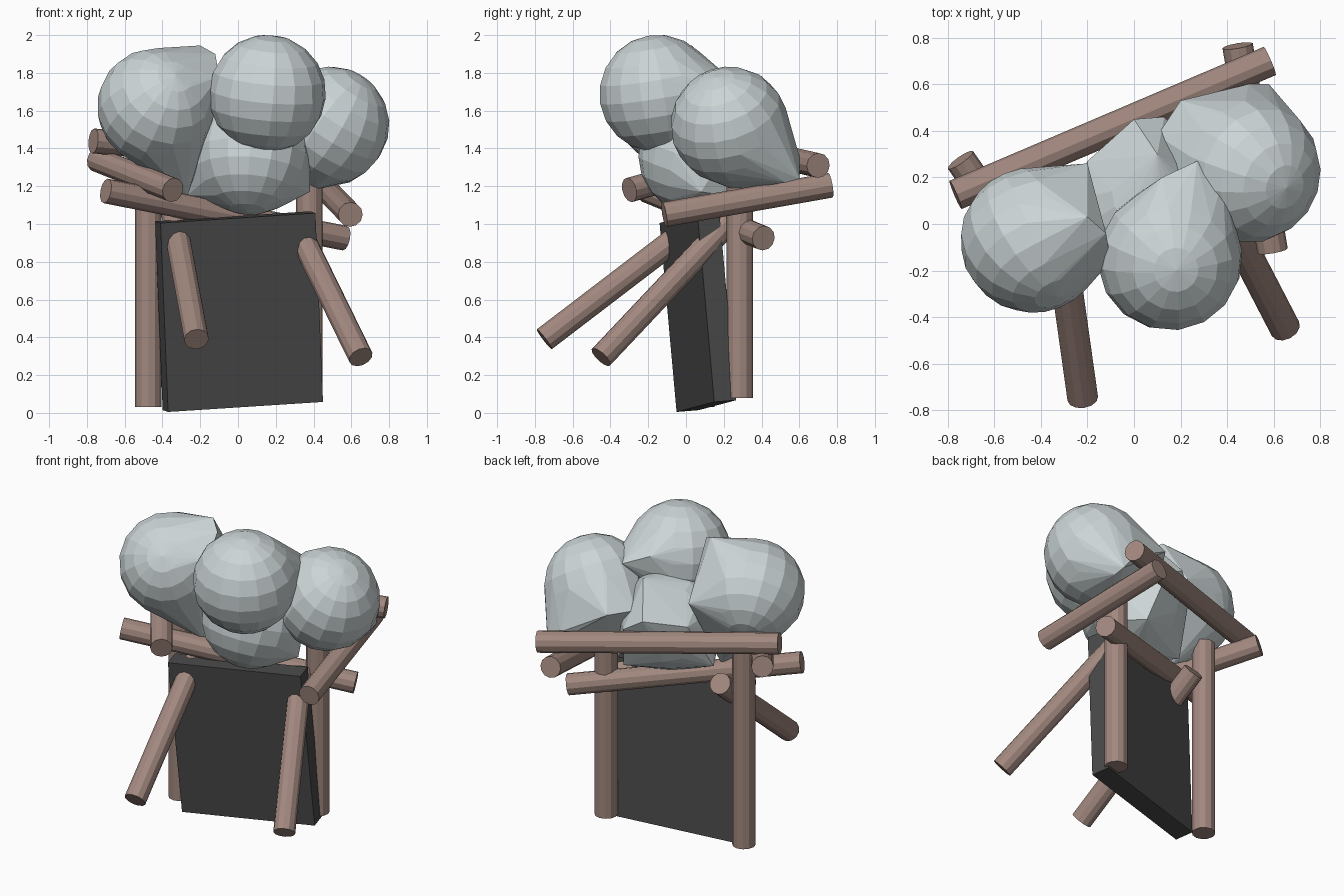
import bpy, bmesh, math
from mathutils import Vector, Matrix, Euler

if "Cube" in bpy.data.objects:
    bpy.data.objects.remove(bpy.data.objects["Cube"])


def material(name, rgb):
    m = bpy.data.materials.new(name)
    m.diffuse_color = (*rgb, 1)
    m.use_nodes = True
    m.node_tree.nodes["Principled BSDF"].inputs["Base Color"].default_value = m.diffuse_color
    return m


wood = material("brown wood", (0.356, 0.246, 0.212))
stone = material("pale grey stone", (0.60, 0.66, 0.67))
slate = material("dark slate", (0.066, 0.066, 0.066))


def finish(name, bm, mat):
    bmesh.ops.recalc_face_normals(bm, faces=bm.faces)
    me = bpy.data.meshes.new(name)
    bm.to_mesh(me)
    bm.free()
    me.materials.append(mat)
    ob = bpy.data.objects.new(name, me)
    bpy.context.collection.objects.link(ob)
    return ob


def rod(name, a, b, r=0.066):
    """Twelve-sided log running from a to b."""
    a, b = Vector(a), Vector(b)
    d = b - a
    bm = bmesh.new()
    mat = Matrix.Translation((a + b) / 2) @ d.to_track_quat('Z', 'Y').to_matrix().to_4x4()
    bmesh.ops.create_cone(bm, cap_ends=True, segments=12, radius1=r, radius2=r,
                          depth=d.length, matrix=mat)
    finish(name, bm, wood)


def boulder(name, centre, tilt, corners, r=0.312):
    """Faceted ball whose skin is stretched out to a few corner points."""
    bm = bmesh.new()
    mat = Matrix.Translation(centre) @ Euler([math.radians(t) for t in tilt]).to_matrix().to_4x4()
    bmesh.ops.create_uvsphere(bm, u_segments=16, v_segments=10, radius=r, matrix=mat)
    for c in corners:
        bm.verts.new(c)
    res = bmesh.ops.convex_hull(bm, input=bm.verts)
    junk = [g for g in res["geom_interior"] if isinstance(g, bmesh.types.BMVert)]
    bmesh.ops.delete(bm, geom=junk, context='VERTS')
    bmesh.ops.dissolve_limit(bm, angle_limit=0.01, verts=bm.verts, edges=bm.edges)
    finish(name, bm, stone)


# leaning slab
corner = Vector((-0.37, -0.05, 0.005))
across = Vector((0.82, 0.20, 0.053))
up = Vector((-0.04, -0.09, 1.0))
depth = up.cross(across).normalized() * 0.12
bm = bmesh.new()
bmesh.ops.create_cube(bm, size=1)
for v in bm.verts:
    v.co = (corner + across * (v.co.x + 0.5) + depth * (v.co.y + 0.5)
            + up * (v.co.z + 0.5))
finish("slab", bm, slate)

# upright posts
rod("left_post", (-0.475, 0.08, 0.03), (-0.475, 0.08, 1.33), 0.07)
rod("right_post", (0.378, 0.285, 0.08), (0.378, 0.285, 1.28), 0.07)

# cross rails behind the slab
rod("upper_rail", (-0.766, 0.125, 1.44), (0.583, 0.70, 1.31))
rod("lower_rail", (-0.70, -0.20, 1.175), (0.565, 0.41, 0.925))

# side arms
rod("left_arm", (-0.745, 0.275, 1.34), (-0.345, -0.30, 1.18))
rod("right_arm", (0.445, 0.765, 1.205), (0.595, -0.115, 1.05))

# slanted props piercing the slab
rod("left_prop", (-0.22, -0.75, 0.39), (-0.345, 0.14, 1.07))
rod("right_prop", (0.65, -0.45, 0.295), (0.30, 0.225, 1.01))

# stone pile
boulder("left_boulder", (-0.435, -0.07, 1.62), (55, 20, 10),
        [(-0.12, -0.04, 1.90), (-0.20, 0.03, 1.945), (-0.10, -0.16, 1.78),
         (-0.27, 0.02, 1.14), (-0.20, 0.26, 1.60)])
boulder("top_boulder", (0.155, -0.148, 1.69), (10, 4, 6),
        [(0.27, 0.27, 1.74), (0.38, 0.19, 1.72), (0.12, 0.20, 1.80)])
boulder("right_boulder", (0.49, 0.23, 1.522), (30, 20, 35),
        [(0.59, 0.53, 1.22), (0.49, 0.60, 1.36), (0.58, 0.60, 1.24),
         (0.20, 0.53, 1.52), (0.10, 0.38, 1.52), (0.40, 0.26, 1.18)])
boulder("bottom_boulder", (0.07, 0.06, 1.36), (-15, 10, 20),
        [(0.00, 0.45, 1.50), (0.13, 0.46, 1.42), (-0.20, 0.27, 1.45),
         (0.38, 0.08, 1.17), (-0.27, 0.10, 1.15), (0.20, 0.36, 1.13),
         (0.10, 0.30, 1.70)])
